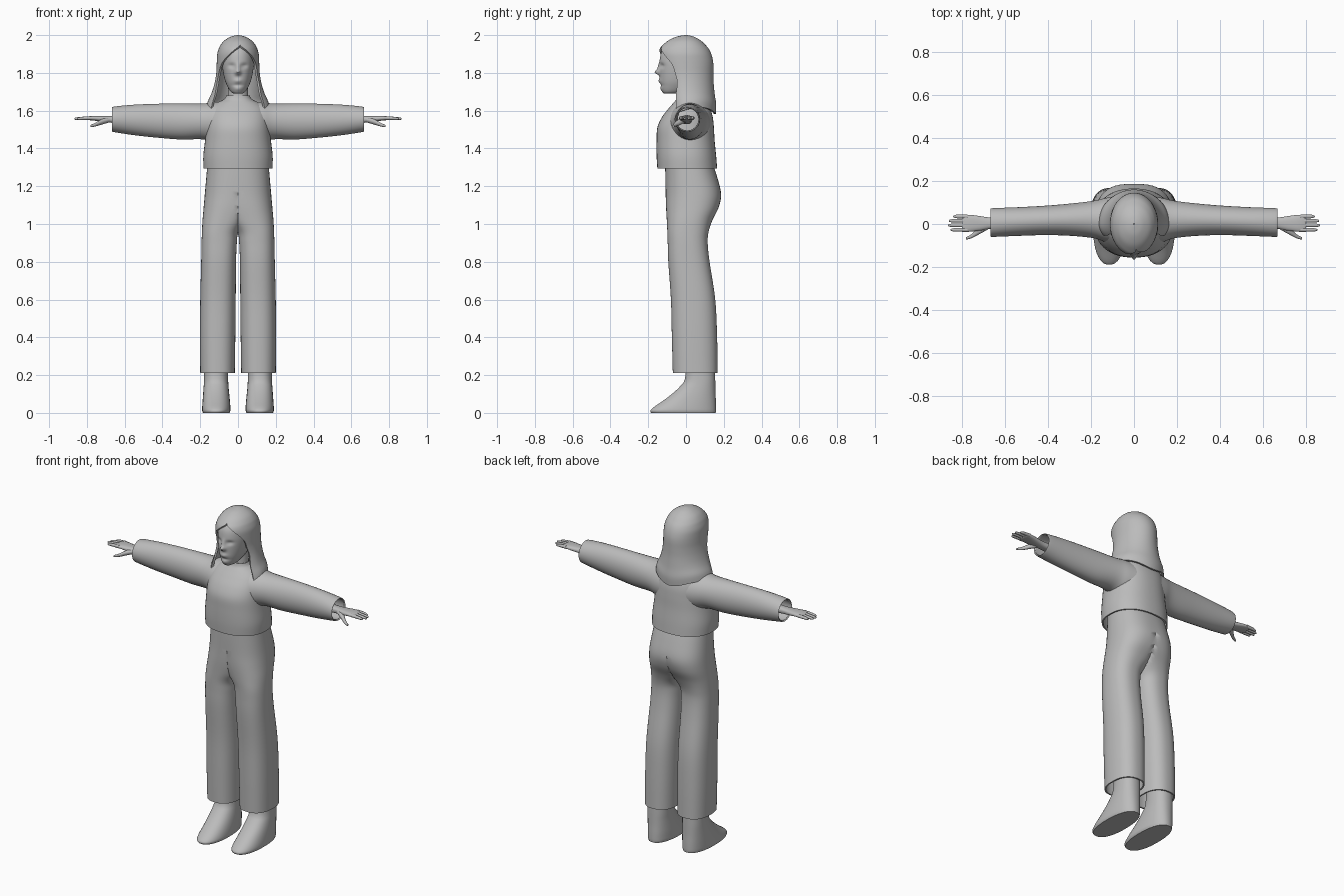
import bpy, bmesh, math
from math import sin, cos, pi, exp, radians

grey = bpy.data.materials.new("plain_grey")
grey.diffuse_color = (0.5, 0.5, 0.5, 1)


def spline(rows, steps):
    """Smoothly interpolate the key sections."""
    out = []
    for i in range(len(rows) - 1):
        p0, p1, p2, p3 = (rows[max(0, min(len(rows) - 1, i + k))] for k in (-1, 0, 1, 2))
        for s in range(steps):
            t = s / steps
            out.append([0.5 * (2 * b + (c - a) * t + (2 * a - 5 * b + 4 * c - d) * t * t
                               + (3 * b - a - 3 * c + d) * t ** 3)
                        for a, b, c, d in zip(p0, p1, p2, p3)])
    out.append(list(rows[-1]))
    return out


def finish(name, bm, mirror=False, thick=0):
    me = bpy.data.meshes.new(name)
    bm.to_mesh(me)
    bm.free()
    ob = bpy.data.objects.new(name, me)
    bpy.context.collection.objects.link(ob)
    me.materials.append(grey)
    if mirror:
        m = ob.modifiers.new("mirror", 'MIRROR')
        m.merge_threshold = 0.0005
    if thick:
        s = ob.modifiers.new("cloth", 'SOLIDIFY')
        s.thickness = thick
        s.offset = -1
    bpy.ops.object.select_all(action='DESELECT')
    ob.select_set(True)
    bpy.context.view_layer.objects.active = ob
    bpy.ops.object.convert(target='MESH')
    bpy.ops.object.shade_smooth_by_angle(angle=radians(50))
    return ob


def loft(name, rows, axis='z', n=32, steps=5, caps=(True, True), power=2.0,
         mirror=False, thick=0, clamp=False, shape=None):
    """Rows are (position, u0, u1, v0, v1); sections are superellipses."""
    bm = bmesh.new()
    rings = []
    for t, u0, u1, v0, v1 in spline(rows, steps):
        ring = []
        for k in range(n):
            a = 2 * pi * (k + 0.5) / n
            c, s = cos(a), sin(a)
            u = (u0 + u1) / 2 + (u1 - u0) / 2 * math.copysign(abs(c) ** (2 / power), c)
            v = (v0 + v1) / 2 + (v1 - v0) / 2 * math.copysign(abs(s) ** (2 / power), s)
            if clamp:
                u = max(u, 0)
            co = (u, v, t) if axis == 'z' else (t, u, v)
            ring.append(bm.verts.new(shape(*co) if shape else co))
        rings.append(ring)
    for a, b in zip(rings, rings[1:]):
        for k in range(n):
            q = (a[k], a[(k + 1) % n], b[(k + 1) % n], b[k])
            if not (clamp and all(w.co.x < 1e-5 for w in q)):
                bm.faces.new(q)
    if caps[0]:
        bm.faces.new(rings[0][::-1])
    if caps[1]:
        bm.faces.new(rings[-1])
    return finish(name, bm, mirror, thick)


# Trousers: one leg and half the hips, mirrored
loft("trousers", [
    (0.21, 0.017, 0.20, -0.07, 0.168), (0.40, 0.014, 0.202, -0.075, 0.165),
    (0.60, 0.012, 0.20, -0.08, 0.155), (0.80, 0.010, 0.195, -0.094, 0.125),
    (0.90, 0.006, 0.193, -0.097, 0.115), (0.96, -0.004, 0.191, -0.099, 0.12),
    (1.02, -0.05, 0.188, -0.102, 0.14), (1.09, -0.10, 0.182, -0.106, 0.174),
    (1.16, -0.14, 0.176, -0.108, 0.186), (1.25, -0.163, 0.168, -0.11, 0.165),
    (1.34, -0.16, 0.16, -0.11, 0.135)],
    n=44, caps=(False, False), power=2.4, mirror=True, thick=0.008, clamp=True)

# Sweater body
loft("sweater_body", [
    (1.295, -0.183, 0.183, -0.152, 0.165), (1.36, -0.184, 0.184, -0.156, 0.16),
    (1.44, -0.175, 0.175, -0.156, 0.152), (1.51, -0.168, 0.168, -0.152, 0.148),
    (1.565, -0.162, 0.162, -0.128, 0.142), (1.61, -0.148, 0.148, -0.094, 0.128),
    (1.64, -0.115, 0.115, -0.068, 0.105), (1.66, -0.075, 0.075, -0.052, 0.08),
    (1.68, -0.062, 0.062, -0.046, 0.068)],
    n=48, caps=(False, False), power=2.3, thick=0.008)

# Sleeves with open cuffs
loft("sleeve", [
    (0.06, -0.10, 0.135, 1.41, 1.65), (0.13, -0.085, 0.122, 1.43, 1.645),
    (0.19, -0.066, 0.108, 1.448, 1.638), (0.30, -0.055, 0.095, 1.447, 1.638),
    (0.42, -0.052, 0.085, 1.456, 1.637), (0.55, -0.056, 0.078, 1.470, 1.632),
    (0.655, -0.06, 0.074, 1.486, 1.622), (0.668, -0.057, 0.071, 1.490, 1.616)],
    axis='x', caps=(False, False), mirror=True, thick=0.008)

# Hands: palm, four fingers, thumb
loft("palm", [
    (0.56, -0.025, 0.032, 1.528, 1.576), (0.66, -0.022, 0.030, 1.535, 1.572),
    (0.71, -0.030, 0.036, 1.540, 1.572), (0.76, -0.036, 0.043, 1.547, 1.573),
    (0.79, -0.036, 0.042, 1.550, 1.570), (0.80, -0.030, 0.036, 1.554, 1.567)],
    axis='x', n=20, steps=3, power=2.5, mirror=True)
for i, (y, tip) in enumerate([(-0.027, 0.853), (-0.006, 0.866), (0.015, 0.862), (0.035, 0.842)]):
    loft("finger_%d" % (i + 1), [
        (0.775, y - 0.010, y + 0.010, 1.551, 1.571), (0.82, y - 0.009, y + 0.009, 1.551, 1.568),
        (tip - 0.008, y - 0.007, y + 0.007, 1.551, 1.564), (tip, y - 0.003, y + 0.003, 1.554, 1.560)],
        axis='x', n=10, steps=3, mirror=True)
loft("thumb", [
    (0.68, -0.026, 0.010, 1.538, 1.566), (0.72, -0.048, -0.014, 1.526, 1.556),
    (0.755, -0.066, -0.046, 1.516, 1.536), (0.782, -0.073, -0.062, 1.512, 1.524)],
    axis='x', n=12, steps=3, mirror=True)

# Feet
loft("foot", [
    (0.0, 0.045, 0.186, -0.185, 0.158), (0.012, 0.040, 0.19, -0.19, 0.16),
    (0.03, 0.040, 0.19, -0.172, 0.16), (0.06, 0.042, 0.188, -0.128, 0.159),
    (0.10, 0.046, 0.185, -0.075, 0.157), (0.14, 0.050, 0.182, -0.032, 0.156),
    (0.18, 0.052, 0.18, -0.006, 0.155), (0.28, 0.055, 0.178, 0.002, 0.152)],
    n=32, steps=3, power=2.3, mirror=True)

# Neck
loft("neck", [(1.60, -0.06, 0.06, -0.04, 0.065), (1.68, -0.054, 0.054, -0.04, 0.06),
              (1.76, -0.052, 0.052, -0.04, 0.06)], n=24, steps=2)


# Head, with nose, eye sockets and lips pushed out of or into the face
def face(x, y, z):
    if y < -0.03:
        def g(cx, cz, sx, sz):
            return exp(-((abs(x) - cx) / sx) ** 2 - ((z - cz) / sz) ** 2)
        y += (-0.026 * g(0, 1.803, 0.014, 0.013) - 0.012 * g(0, 1.828, 0.010, 0.022)
              + 0.011 * g(0.034, 1.838, 0.018, 0.012) - 0.008 * g(0, 1.758, 0.022, 0.011)
              + 0.004 * g(0, 1.735, 0.03, 0.007) - 0.005 * g(0, 1.715, 0.02, 0.012))
    return x, y, z


loft("head", [
    (1.690, -0.022, 0.022, -0.115, -0.05), (1.700, -0.038, 0.038, -0.125, -0.01),
    (1.725, -0.054, 0.054, -0.133, 0.035), (1.76, -0.069, 0.069, -0.138, 0.075),
    (1.81, -0.080, 0.080, -0.140, 0.10), (1.86, -0.085, 0.085, -0.140, 0.115),
    (1.91, -0.080, 0.080, -0.130, 0.11), (1.95, -0.062, 0.062, -0.10, 0.08),
    (1.975, -0.03, 0.03, -0.05, 0.04)], n=72, steps=7, power=2.15, shape=face)

# Hair shell: each row is (height, half width, front, back, half angle of the face opening)
hair_rows = [
    (1.595, 0.168, -0.105, 0.158, 60), (1.64, 0.160, -0.10, 0.160, 58),
    (1.69, 0.140, -0.105, 0.152, 60), (1.75, 0.123, -0.11, 0.146, 65),
    (1.80, 0.115, -0.125, 0.145, 62), (1.84, 0.113, -0.138, 0.145, 56),
    (1.87, 0.112, -0.145, 0.142, 45), (1.90, 0.110, -0.147, 0.134, 30),
    (1.925, 0.103, -0.141, 0.122, 15), (1.945, 0.094, -0.125, 0.106, 1),
    (1.97, 0.074, -0.096, 0.080, 0), (1.99, 0.042, -0.055, 0.046, 0),
    (1.998, 0.016, -0.020, 0.017, 0), (2.0, 0.002, -0.002, 0.002, 0)]
bm = bmesh.new()
cols, grid = 56, []
for z, rx, yf, yb, h in spline(hair_rows, 4):
    row = []
    low = max(0, min(1, (1.72 - z) / 0.125))
    for k in range(cols + 1):
        f = k / cols
        h0 = radians(max(h, 0))
        a = h0 + f * (2 * pi - 2 * h0) - 0.12 * min(1, max(0, (z - 1.80) / 0.1))
        c = cos(a)
        # hem rises at the sides and dips at the centre back and front locks
        dz = low * (0.022 * sin(2 * pi * f) ** 2 - 0.012 * exp(-((f - 0.5) / 0.12) ** 2))
        y = c * yf if c > 0 else -c * yb
        row.append(bm.verts.new((-rx * sin(a), y, z + dz)))
    grid.append(row)
for a, b in zip(grid, grid[1:]):
    for k in range(cols):
        bm.faces.new((a[k], b[k], b[k + 1], a[k + 1]))
bmesh.ops.remove_doubles(bm, verts=bm.verts, dist=0.0001)
bm.normal_update()
# keep the shell facing outward so its thickness goes inward
if sum(f.normal.x * f.calc_center_median().x for f in bm.faces) < 0:
    bmesh.ops.reverse_faces(bm, faces=bm.faces)
finish("hair", bm, thick=0.012)
